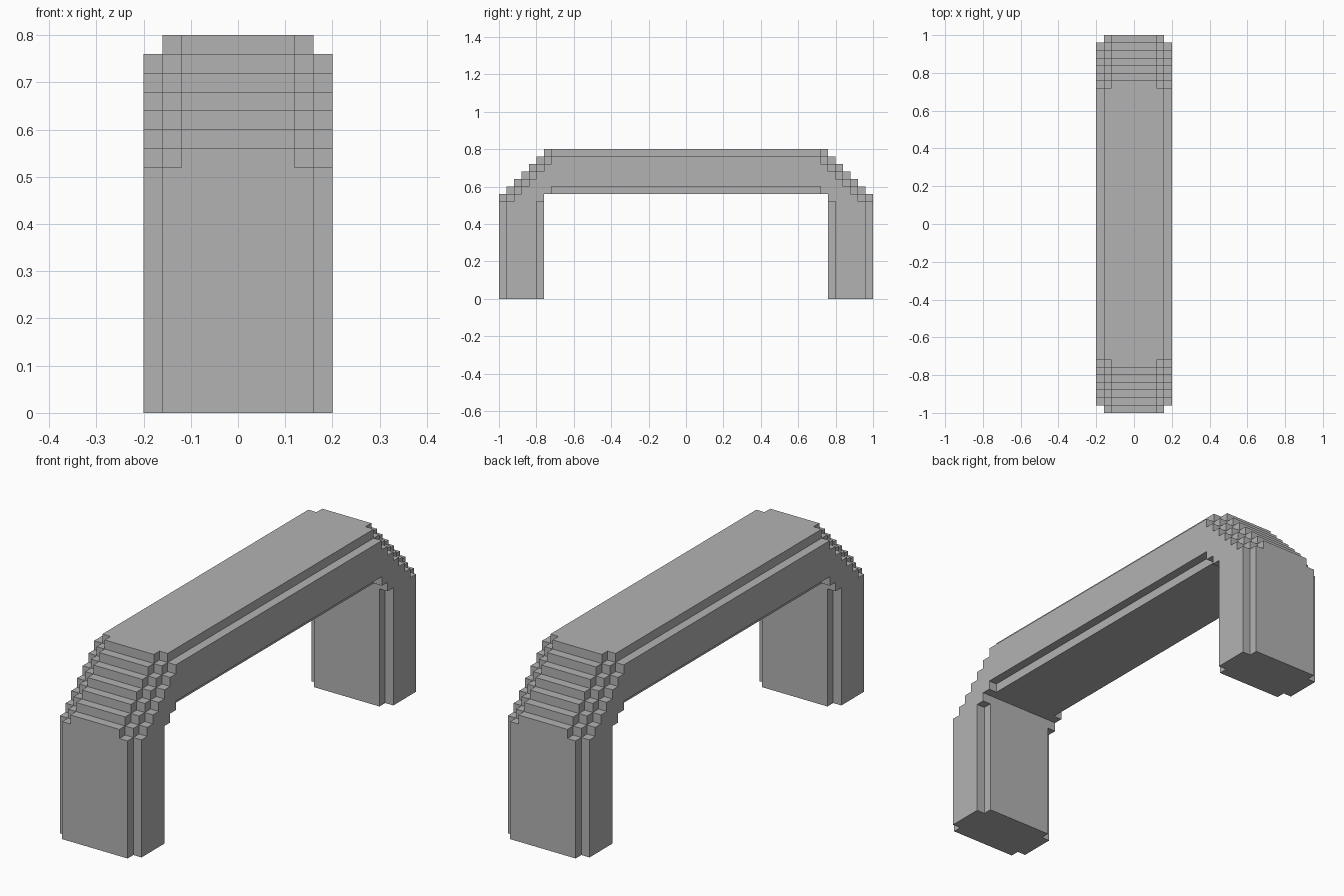
import bpy, bmesh
from mathutils import Vector

if "Cube" in bpy.data.objects:
    bpy.data.objects.remove(bpy.data.objects["Cube"], do_unlink=True)

UNIT = 0.04                                # size of one block
HALF_X, HALF_Y, HEIGHT, THICK = 5, 25, 20, 6


def filled(x, y, z):
    """True where block (x, y, z) belongs to the stepped arch."""
    side = x if x >= 0 else -1 - x         # blocks out from the middle
    end = HALF_Y - 1 - (y if y >= 0 else -1 - y)   # blocks in from the end
    if side >= HALF_X or end < 0 or z < 0:
        return False
    layer = max(0, side - 2)               # 0 core, 1 shoulder, 2 outer trim
    trim = 1 if layer == 2 else 0
    # outer shape: stepped corners, lower towards the sides
    top = min(HEIGHT - trim, HEIGHT - THICK + end - layer)
    if end < trim or z >= top:
        return False
    # opening: trim layer sits one block back, with a stepped inner corner
    spring = HEIGHT - THICK
    if trim:
        start = THICK - 1 + max(0, z - spring + 2)
        return not (end >= start and z <= spring)
    return end < THICK or z >= spring


# Arch surface: outside faces of the blocks, merged into flat polygons
bm = bmesh.new()
for x in range(-HALF_X, HALF_X):
    for y in range(-HALF_Y, HALF_Y):
        for z in range(HEIGHT):
            if not filled(x, y, z):
                continue
            centre = Vector((x, y, z)) + Vector((0.5, 0.5, 0.5))
            for axis in range(3):
                for sign in (-1, 1):
                    n = Vector((0, 0, 0))
                    n[axis] = sign
                    if filled(x + int(n.x), y + int(n.y), z + int(n.z)):
                        continue
                    u = Vector((n.y, n.z, n.x))
                    v = n.cross(u)
                    ring = [u + v, v - u, -u - v, u - v]
                    bm.faces.new([bm.verts.new((centre + (n + r) / 2) * UNIT)
                                  for r in ring])
bmesh.ops.remove_doubles(bm, verts=bm.verts[:], dist=UNIT / 10)
bmesh.ops.dissolve_limit(bm, angle_limit=0.02, verts=bm.verts[:],
                         edges=bm.edges[:])
bmesh.ops.recalc_face_normals(bm, faces=bm.faces[:])

mesh = bpy.data.meshes.new("stepped_arch")
bm.to_mesh(mesh)
bm.free()

# Plain grey material
grey = bpy.data.materials.new("plain grey")
grey.use_nodes = True
colour = (0.45, 0.45, 0.45, 1)
grey.diffuse_color = colour
grey.node_tree.nodes["Principled BSDF"].inputs["Base Color"].default_value = colour
mesh.materials.append(grey)

arch = bpy.data.objects.new("stepped_arch", mesh)
bpy.context.collection.objects.link(arch)
